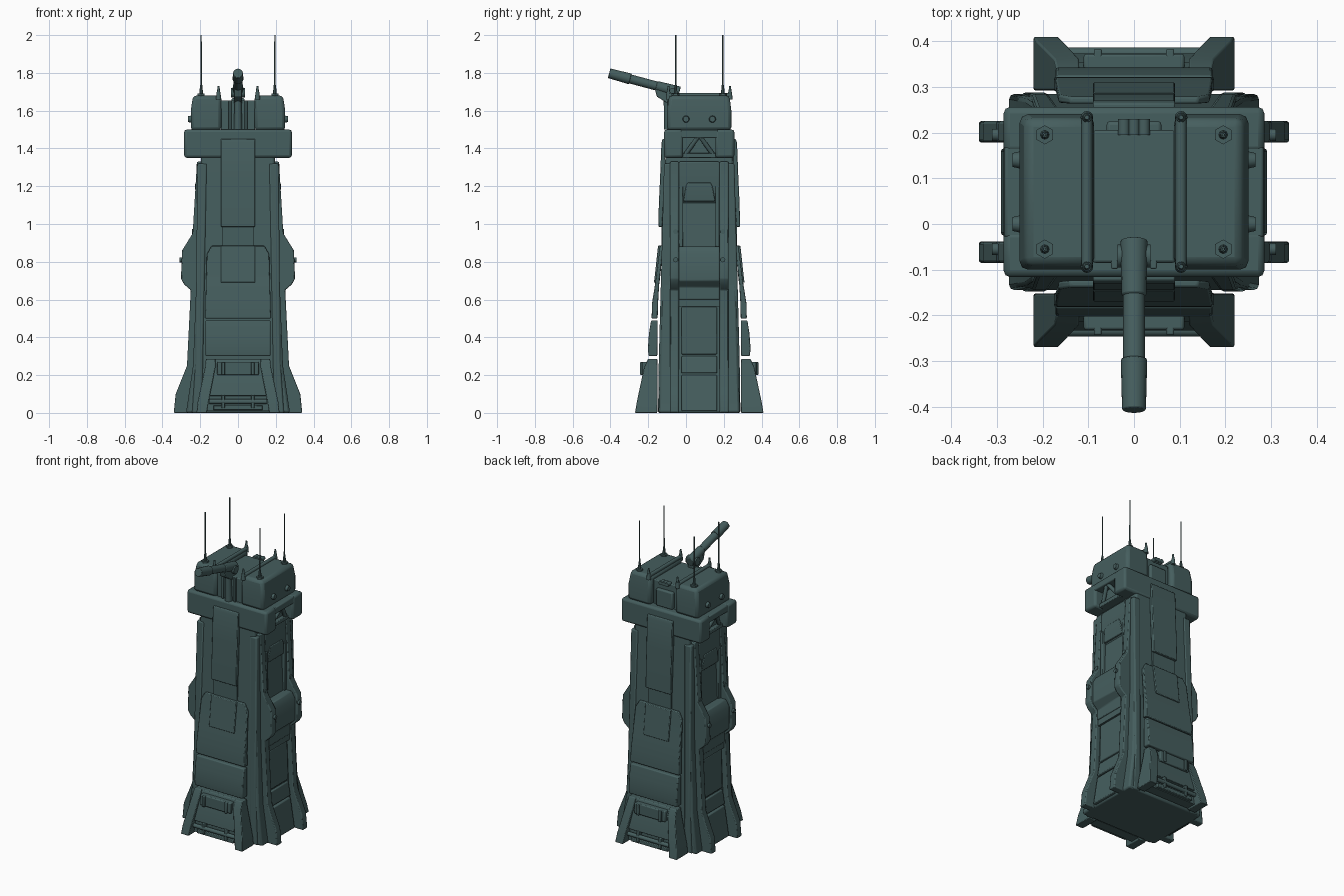
import bpy, bmesh, math
from mathutils import Vector

cube = bpy.data.objects.get("Cube")
if cube:
    bpy.data.objects.remove(cube, do_unlink=True)

CENTRE = (0, 0.07, 0)   # the tower is mirrored about this point; the gun overhangs the front
parts = []

teal = bpy.data.materials.new("dark teal")
teal.use_nodes = True
colour = (0.06, 0.112, 0.112, 1)
teal.diffuse_color = colour
teal.node_tree.nodes["Principled BSDF"].inputs["Base Color"].default_value = colour


def finish(name, bm, mirror="", bevel=0.0):
    bmesh.ops.recalc_face_normals(bm, faces=bm.faces)
    mesh = bpy.data.meshes.new(name)
    bm.to_mesh(mesh)
    bm.free()
    mesh.materials.append(teal)
    ob = bpy.data.objects.new(name, mesh)
    ob.location = CENTRE
    bpy.context.collection.objects.link(ob)
    if bevel:
        mod = ob.modifiers.new("bevel", "BEVEL")
        mod.width, mod.segments, mod.limit_method = bevel, 2, "ANGLE"
    if mirror:
        mod = ob.modifiers.new("mirror", "MIRROR")
        mod.use_axis = ("x" in mirror, "y" in mirror, False)
        mod.use_mirror_merge = False
    parts.append(ob)
    return ob


def loft(name, sections, **kw):
    """Stack of rectangles (z, x0, x1, y0, y1)."""
    bm = bmesh.new()
    rings = [[bm.verts.new((x, y, z)) for x, y in ((a, c), (b, c), (b, d), (a, d))]
             for z, a, b, c, d in sections]
    for low, high in zip(rings, rings[1:]):
        for i in range(4):
            j = (i + 1) % 4
            bm.faces.new((low[i], low[j], high[j], high[i]))
    bm.faces.new(rings[0])
    bm.faces.new(rings[-1])
    return finish(name, bm, **kw)


def box(name, x0, x1, y0, y1, z0, z1, **kw):
    return loft(name, [(z0, x0, x1, y0, y1), (z1, x0, x1, y0, y1)], **kw)


def extrude(name, profile, axis, lo, hi, **kw):
    """Profile of (depth, z) points pushed along x or y."""
    bm = bmesh.new()
    ends = [[bm.verts.new((t, d, z) if axis == "x" else (d, t, z)) for d, z in profile]
            for t in (lo, hi)]
    n = len(profile)
    for i in range(n):
        j = (i + 1) % n
        bm.faces.new((ends[0][i], ends[0][j], ends[1][j], ends[1][i]))
    bm.faces.new(ends[0])
    bm.faces.new(ends[1])
    return finish(name, bm, **kw)


def rod(name, start, end, r1, r2=None, sides=12, **kw):
    a, b = Vector(start), Vector(end)
    bm = bmesh.new()
    bmesh.ops.create_cone(bm, cap_ends=True, segments=sides, radius1=r1,
                          radius2=r1 if r2 is None else r2, depth=(b - a).length)
    turn = (b - a).to_track_quat("Z", "Y").to_matrix()
    bmesh.ops.rotate(bm, matrix=turn, verts=bm.verts)
    bmesh.ops.translate(bm, vec=(a + b) / 2, verts=bm.verts)
    return finish(name, bm, **kw)


# Tapered core with flared base and corner posts
loft("core", [(z, -x, x, -y, y) for z, x, y in
              ((0, .275, .215), (.25, .238, .208), (1.34, .195, .18), (1.5, .19, .17))], bevel=.012)
loft("corner_post", [(0, .19, .245, -.218, -.16), (.28, .185, .225, -.214, -.16),
                     (1.32, .165, .215, -.186, -.14)], mirror="xy", bevel=.008)

# Side ribs with a bulge at mid height and a flared foot
rib = [(.34, 0), (.33, .1), (.27, .25), (.25, .65), (.285, .68), (.302, .71), (.296, .86),
       (.24, .95), (.217, 1.33)]
extrude("side_rib", [(.15, 0)] + rib + [(.15, 1.33)], "y", -.155, -.108, mirror="xy", bevel=.006)

# Side infill panels, leaving a recessed window
bulge = [(.25, .6), (.25, .665), (.285, .7), (.285, .84), (.262, .88)]
extrude("side_bulge", [(.15, .6)] + bulge + [(.15, .88)], "y", -.108, .108, mirror="x", bevel=.005)
for low, high, x0, x1 in ((.01, .2, .292, .262), (.21, .3, .262, .247), (.31, .56, .245, .238)):
    loft("side_panel", [(low, .15, x0, -.095, .095), (high, .15, x1, -.095, .095)],
         mirror="x", bevel=.006)
box("side_sill", .15, .244, -.108, .108, .562, .6, mirror="x")
box("window_jamb", .15, .225, -.108, -.085, .88, 1.2, mirror="xy", bevel=.004)
extrude("window_hood", [(.15, 1.11), (.205, 1.11), (.222, 1.2), (.218, 1.33), (.15, 1.33)],
        "y", -.108, .108, mirror="x", bevel=.006)
loft("hood_plate", [(1.12, .2, .22, -.085, .085), (1.2, .2, .228, -.07, .07),
                    (1.22, .2, .225, -.06, .06)], mirror="x", bevel=.004)
for z, x in ((.81, .298), (.96, .232)):
    rod("rib_bolt", (x - .02, -.125, z), (x + .012, -.125, z), .013, mirror="xy")

# Front and back armour
extrude("lower_armour", [(-.222, .3), (-.268, .3), (-.272, .34), (-.266, .42), (-.255, .49),
                         (-.22, .49)], "x", -.172, .172, mirror="y", bevel=.006)
loft("middle_armour", [(.5, -.175, .175, -.252, -.22), (.58, -.172, .172, -.25, -.218),
                       (.68, -.17, .17, -.234, -.212), (.84, -.165, .165, -.213, -.195),
                       (.885, -.14, .14, -.208, -.193)], mirror="y", bevel=.005)
extrude("notch_panel", [(-.21, .69), (-.24, .69), (-.236, .72), (-.218, .885), (-.19, .885)],
        "x", -.09, .09, mirror="y", bevel=.004)
box("armour_link", -.083, .083, -.2, -.15, .88, 1.0, mirror="y")
extrude("upper_armour", [(-.196, .985), (-.216, .985), (-.214, 1.1), (-.207, 1.25), (-.2, 1.43),
                         (-.194, 1.45), (-.18, 1.45), (-.18, 1.3)],
        "x", -.09, .09, mirror="y", bevel=.004)

# Front and back feet with a slanted plate, step and crossbar
loft("foot_leg", [(0, .165, .22, -.34, -.222), (.06, .155, .213, -.33, -.222),
                  (.24, .12, .175, -.292, -.222), (.285, .12, .17, -.272, -.222)],
     mirror="xy", bevel=.004)
loft("foot_plate", [(.09, -.165, .165, -.303, -.222), (.24, -.13, .13, -.283, -.222),
                    (.285, -.13, .13, -.265, -.222)], mirror="y", bevel=.004)
box("foot_recess", -.165, .165, -.285, -.222, .01, .09, mirror="y")
box("foot_step", -.11, .11, -.302, -.26, .2, .27, mirror="y", bevel=.006)
rod("foot_bar", (-.15, -.303, .06), (.15, -.303, .06), .013, mirror="y")
box("foot_tread", -.13, .13, -.305, -.27, .015, .04, mirror="y", bevel=.004)
for z in (.06, .235):
    box("foot_bracket", .07, .088, -.313, -.27, z - .035, z + .035, mirror="xy", bevel=.004)

# Collar: front and back beams joined by a strip above the side openings
box("collar_beam", -.285, .285, -.186, -.085, 1.35, 1.5, mirror="y", bevel=.014)
box("collar_core", -.225, .225, -.1, .1, 1.35, 1.5)
box("collar_strip", .2, .283, -.1, .1, 1.455, 1.498, mirror="x", bevel=.006)
box("opening_ledge", .2, .25, -.09, .09, 1.35, 1.375, mirror="x", bevel=.004)
rod("opening_brace", (.235, -.075, 1.365), (.265, .0, 1.47), .012, mirror="xy")

# Head: two rounded pods either side of a lower roof panel
loft("head_pod", [(1.495, .088, .25, -.17, .17), (1.6, .088, .25, -.17, .17),
                  (1.68, .088, .238, -.16, .16)], mirror="x", bevel=.018)
box("head_roof", -.09, .09, -.155, .135, 1.495, 1.655, bevel=.006)
box("rear_block", -.06, .06, .1, .155, 1.5, 1.61, bevel=.008)
for x in (-.022, 0, .022):
    rod("rear_vent", (x, .125, 1.655), (x, .16, 1.655), .013)
rod("roof_rail", (.103, -.165, 1.682), (.103, .165, 1.682), .012, mirror="x")
box("front_post", .035, .05, -.168, -.14, 1.5, 1.655, mirror="x", bevel=.003)
for y in (-.07, .07):
    rod("side_knob", (.235, y, 1.555), (.266, y, 1.555), .022, .015, mirror="x")

# Short pegs and tall aerials
rod("peg_base", (.103, -.163, 1.66), (.103, -.163, 1.7), .014, .01, mirror="xy")
rod("peg", (.103, -.163, 1.7), (.103, -.163, 1.73), .008, .005, mirror="xy")
rod("aerial_plate", (.195, -.125, 1.675), (.195, -.125, 1.69), .021, sides=6, mirror="xy")
rod("aerial_socket", (.195, -.125, 1.69), (.195, -.125, 1.735), .01, .006, sides=8, mirror="xy")
rod("aerial", (.195, -.125, 1.735), (.195, -.125, 2.0), .004, .0035, sides=6, mirror="xy")

# Gun on its mount, aimed forward and slightly up
def along(t):
    return (0, -.105 - .372 * t, 1.698 + .1 * t)

rod("gun_breech", along(0), along(.33), .03, .027, sides=16, bevel=.005)
rod("gun_barrel", along(.3), along(.75), .024, sides=16)
rod("gun_muzzle", along(.7), along(1), .029, .026, sides=16, bevel=.003)
rod("gun_trunnion", (-.036, -.14, 1.695), (.036, -.14, 1.695), .025, sides=16)
extrude("gun_mount", [(-.12, 1.62), (-.17, 1.64), (-.225, 1.675), (-.235, 1.715), (-.11, 1.7)],
        "x", -.02, .02, bevel=.004)
rod("gun_strut", (0, -.165, 1.5), (0, -.17, 1.66), .022, .018)

# Smooth shading with sharp edges kept
bpy.ops.object.select_all(action="DESELECT")
for ob in parts:
    ob.select_set(True)
bpy.context.view_layer.objects.active = parts[0]
bpy.ops.object.shade_smooth_by_angle(angle=math.radians(35))
